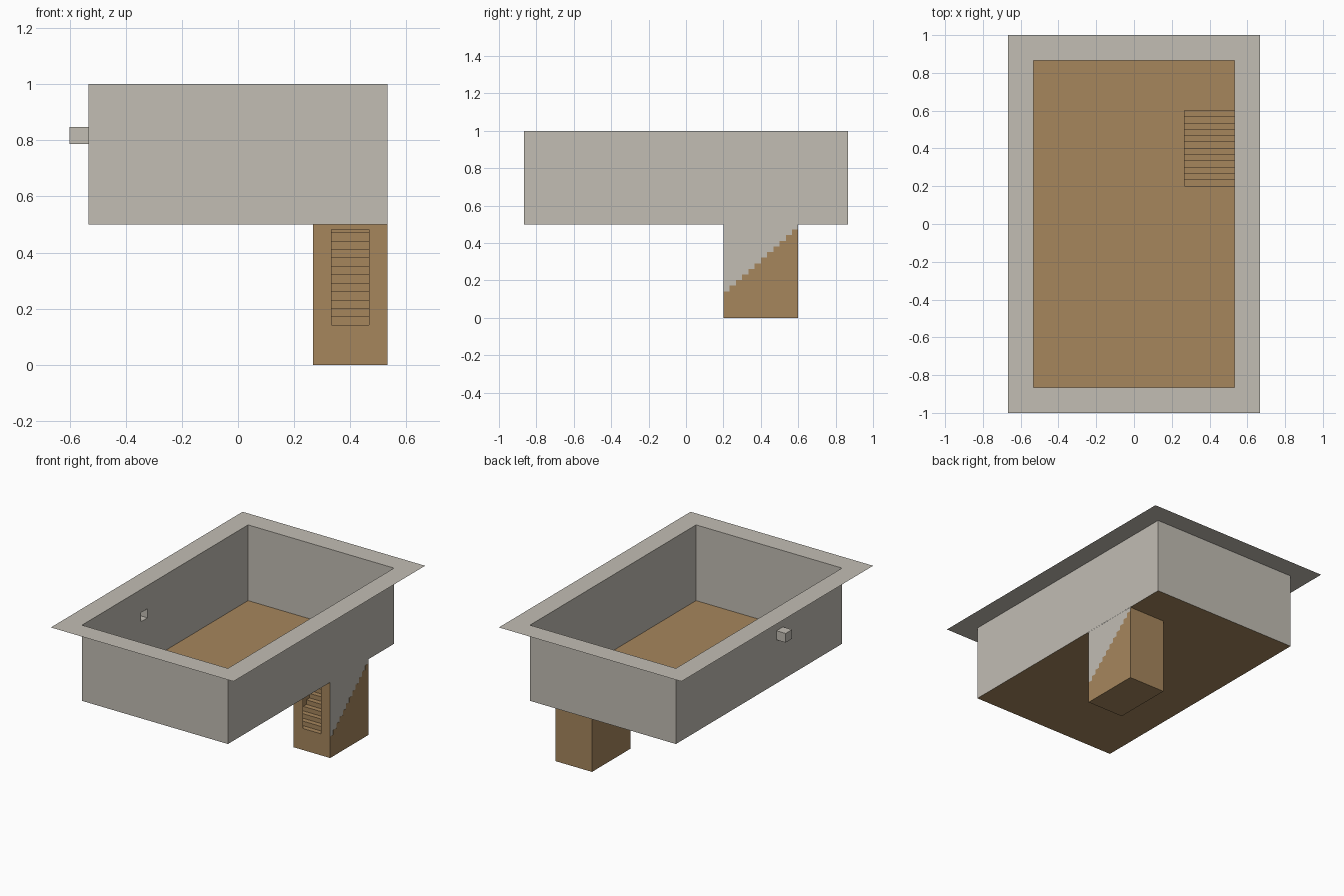
import bpy, bmesh
from mathutils import Vector

if "Cube" in bpy.data.objects:
    bpy.data.objects.remove(bpy.data.objects["Cube"])


def material(name, rgb):
    m = bpy.data.materials.new(name)
    m.diffuse_color = (*rgb, 1)
    m.use_nodes = True
    m.node_tree.nodes["Principled BSDF"].inputs["Base Color"].default_value = m.diffuse_color
    return m


STONE = material("pale stone", (0.54, 0.51, 0.455))
EARTH = material("brown earth", (0.38, 0.238, 0.108))


def finish(name, bm, mat):
    bmesh.ops.remove_doubles(bm, verts=bm.verts, dist=1e-5)
    me = bpy.data.meshes.new(name)
    bm.to_mesh(me)
    bm.free()
    me.materials.append(mat)
    ob = bpy.data.objects.new(name, me)
    bpy.context.collection.objects.link(ob)
    return ob


def plate(name, mat, axis, pos, outer, hole=None, sign=1):
    """Flat sheet across an axis, rect = (u0, u1, v0, v1), with an optional rectangular hole."""
    bm = bmesh.new()
    a, b = [i for i in range(3) if i != axis]
    h = hole or (outer[0], outer[0], outer[2], outer[2])
    us, vs = sorted({outer[0], outer[1], h[0], h[1]}), sorted({outer[2], outer[3], h[2], h[3]})
    for u0, u1 in zip(us, us[1:]):
        for v0, v1 in zip(vs, vs[1:]):
            if hole and h[0] <= u0 < h[1] and h[2] <= v0 < h[3]:
                continue
            verts = []
            for u, v in ((u0, v0), (u1, v0), (u1, v1), (u0, v1)):
                p = Vector()
                p[axis], p[a], p[b] = pos, u, v
                verts.append(bm.verts.new(p))
            f = bm.faces.new(verts)
            f.normal_update()
            if f.normal[axis] * sign < 0:
                f.normal_flip()
    return finish(name, bm, mat)


def add_box(bm, lo, hi):
    lo, hi = Vector(lo), Vector(hi)
    r = bmesh.ops.create_cube(bm, size=1)
    for v in r["verts"]:
        v.co = Vector(((lo[i] + hi[i]) / 2 + v.co[i] * (hi[i] - lo[i]) for i in range(3)))
    return r["verts"]


X, Y, FLOOR = 0.5333, 0.8667, 0.5          # basin half sizes and floor height
SX, SY0, SY1 = 0.2667, 0.2, 0.6            # stair shaft
NY0, NY1, NZ0, NZ1 = -0.25, -0.183, 0.787, 0.847  # wall niche

# Basin: rim, floor with stairwell opening, four walls
plate("rim", STONE, 2, 1.0, (-0.6667, 0.6667, -1, 1), (-X, X, -Y, Y))
plate("floor", EARTH, 2, FLOOR, (-X, X, -Y, Y), (SX, X, SY0, SY1))
plate("front_wall", STONE, 1, -Y, (-X, X, FLOOR, 1), sign=1)
plate("back_wall", STONE, 1, Y, (-X, X, FLOOR, 1), sign=-1)
plate("right_wall", STONE, 0, X, (-Y, Y, FLOOR, 1), sign=-1)
plate("left_wall", STONE, 0, -X, (-Y, Y, FLOOR, 1), (NY0, NY1, NZ0, NZ1), sign=1)

# Small niche: box open towards the basin
bm = bmesh.new()
add_box(bm, (-0.6, NY0, NZ0), (-X, NY1, NZ1))
bm.normal_update()
bmesh.ops.delete(bm, geom=[f for f in bm.faces if f.normal.x > 0.9], context="FACES")
finish("wall_niche", bm, STONE)

# Stair shaft walls, the front one with a doorway
plate("shaft_front", EARTH, 1, SY0, (SX, X, 0, FLOOR), (0.3333, 0.4667, 0.142, 0.482), sign=-1)
plate("shaft_back", EARTH, 1, SY1, (SX, X, 0, FLOOR))
plate("shaft_left", EARTH, 0, SX, (SY0, SY1, 0, FLOOR), sign=-1)
plate("shaft_right", STONE, 0, X - 0.001, (SY0, SY1, 0, FLOOR))

# Twelve solid steps rising towards the back
STEPS = 12
bm = bmesh.new()
run = (SY1 - SY0) / STEPS
for i in range(STEPS):
    add_box(bm, (SX, SY0 + i * run, 0), (X, SY0 + (i + 1) * run, 0.142 + 0.03 * i))
finish("stairs", bm, EARTH)
